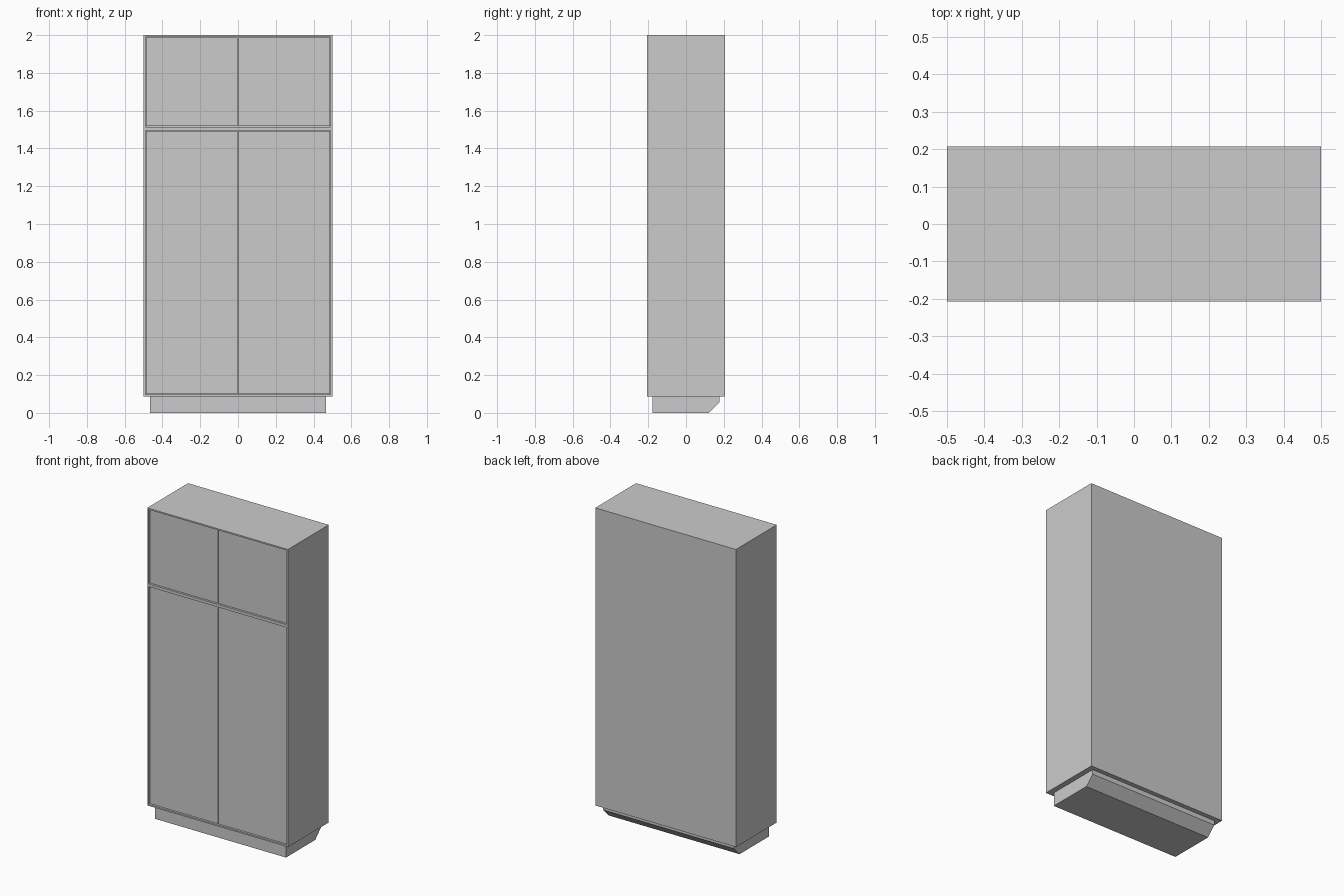
import bpy, bmesh

if "Cube" in bpy.data.objects:
    bpy.data.objects.remove(bpy.data.objects["Cube"])

W, D, BASE, TOP = 0.5, 0.207, 0.088, 2.0   # half width, half depth, bottom and top of the case
RIM, SPLIT = 0.013, 1.505                  # frame width, height of the middle rail
POCKET, RECESS, GAP = 0.018, 0.007, 0.003  # opening depth, door setback, gap between doors

grey = bpy.data.materials.new("plain_grey")
grey.diffuse_color = (0.6, 0.6, 0.6, 1)
grey.use_nodes = True
grey.node_tree.nodes["Principled BSDF"].inputs["Base Color"].default_value = grey.diffuse_color


def finish(name, bm):
    bmesh.ops.recalc_face_normals(bm, faces=bm.faces[:])
    mesh = bpy.data.meshes.new(name)
    bm.to_mesh(mesh)
    bm.free()
    mesh.materials.append(grey)
    obj = bpy.data.objects.new(name, mesh)
    bpy.context.collection.objects.link(obj)
    return obj


def box(x0, x1, y0, y1, z0, z1):
    bm = bmesh.new()
    bmesh.ops.create_cube(bm, size=1)
    for v in bm.verts:
        v.co = (x1 if v.co.x > 0 else x0,
                y1 if v.co.y > 0 else y0,
                z1 if v.co.z > 0 else z0)
    return bm


# Case: a box whose front is split at the rail and sunk into two openings
bm = box(-W, W, -D, D, BASE, TOP)
bmesh.ops.bisect_plane(bm, geom=bm.verts[:] + bm.edges[:] + bm.faces[:],
                       plane_co=(0, 0, SPLIT), plane_no=(0, 0, 1))
bm.normal_update()
front = [f for f in bm.faces if f.normal.y < -0.9]
bmesh.ops.inset_individual(bm, faces=front, thickness=RIM)
new = bmesh.ops.extrude_discrete_faces(bm, faces=front)["faces"]
for f in new:
    bmesh.ops.translate(bm, verts=f.verts[:], vec=(0, POCKET, 0))
finish("case", bm)

# Doors: a pair in each opening, set slightly back from the frame
for label, z0, z1 in (("lower", BASE, SPLIT), ("upper", SPLIT, TOP)):
    for side, x0, x1 in (("left", -W + RIM, -GAP / 2), ("right", GAP / 2, W - RIM)):
        finish(f"{label}_{side}_door",
               box(x0, x1, -D + RECESS, -D + POCKET, z0 + RIM, z1 - RIM))

# Plinth: side profile with a chamfered lower back edge, extruded across the width
profile = [(-0.177, 0), (0.12, 0), (0.178, 0.058), (0.178, BASE), (-0.177, BASE)]
bm = bmesh.new()
face = bm.faces.new([bm.verts.new((-0.465, y, z)) for y, z in profile])
ext = bmesh.ops.extrude_face_region(bm, geom=[face])["geom"]
bmesh.ops.translate(bm, verts=[g for g in ext if isinstance(g, bmesh.types.BMVert)],
                    vec=(0.93, 0, 0))
finish("plinth", bm)
